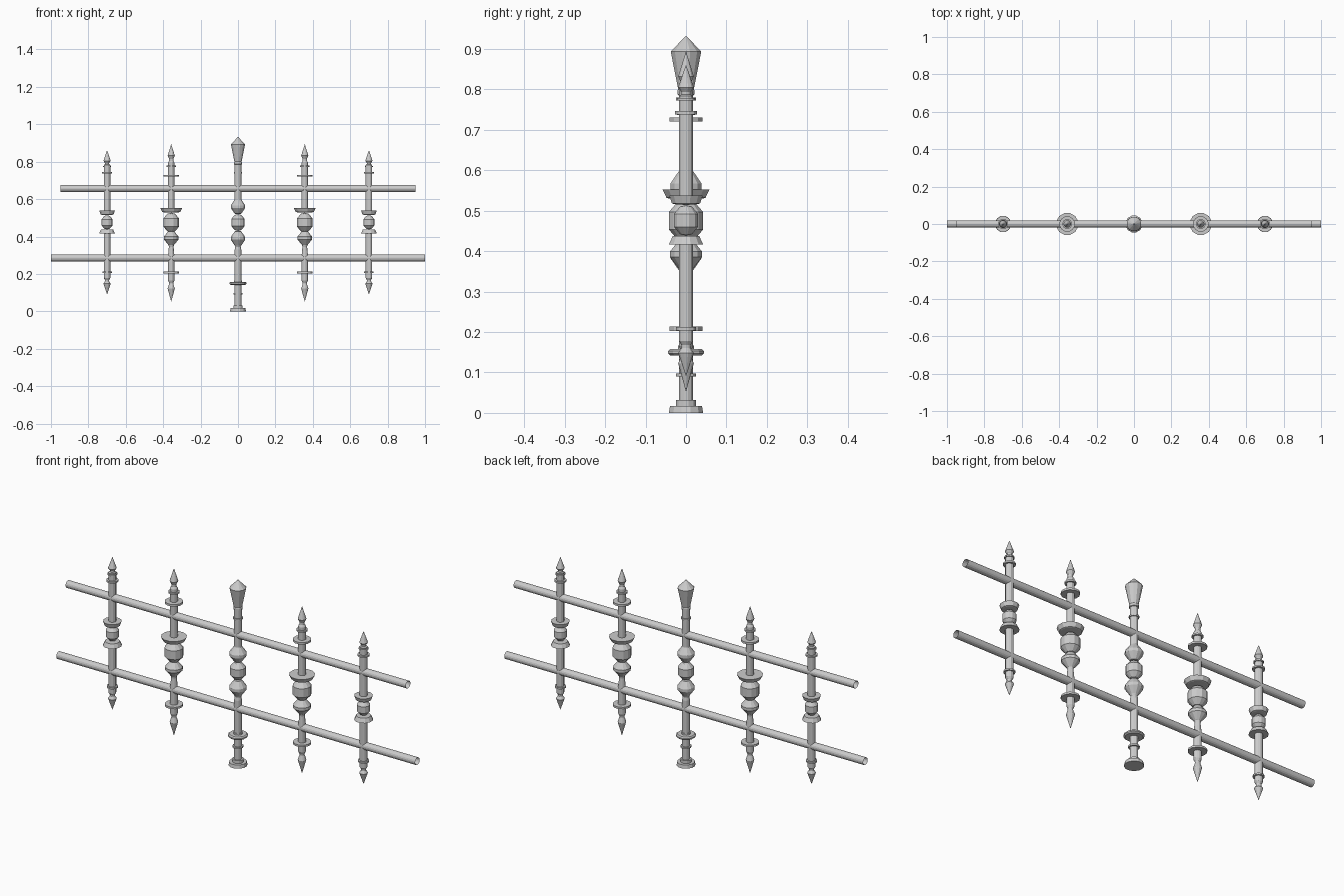
import bpy, bmesh, math

SIDES = 12
SHAFT = 0.018


def lathe(name, profile, x=0.0, sides=SIDES):
    """Revolve (radius, z) points around a vertical axis at x."""
    bm = bmesh.new()
    loops = []
    for r, z in profile:
        if r == 0:
            loops.append([bm.verts.new((0, 0, z))])
        else:
            loops.append([bm.verts.new((r * math.cos(2 * math.pi * (i + .5) / sides),
                                        r * math.sin(2 * math.pi * (i + .5) / sides), z))
                          for i in range(sides)])
    for a, b in zip(loops, loops[1:]):
        for i in range(sides):
            j = (i + 1) % sides
            if len(a) == 1:
                bm.faces.new((a[0], b[j], b[i]))
            elif len(b) == 1:
                bm.faces.new((a[i], a[j], b[0]))
            else:
                bm.faces.new((a[i], a[j], b[j], b[i]))
    bmesh.ops.recalc_face_normals(bm, faces=bm.faces)
    mesh = bpy.data.meshes.new(name)
    bm.to_mesh(mesh)
    bm.free()
    ob = bpy.data.objects.new(name, mesh)
    ob.location.x = x
    bpy.context.collection.objects.link(ob)
    return ob


def ring(z, r, h=0.01):
    return [(SHAFT, z - h / 2), (r, z - h / 2), (r, z + h / 2), (SHAFT, z + h / 2)]


def ball(z, r, half):
    """Faceted ball, cut flat at z +/- half."""
    a = math.asin(min(1, half / (r * 1.08)))
    return [(r * math.cos(a * t), z + half * math.sin(a * t) / math.sin(a))
            for t in (-1, -.7, -.28, .28, .7, 1)]


def diamond(z, r, h=0.04, neck=SHAFT):
    return [(neck, z - h), (r, z - 0.007), (r, z + 0.007), (neck, z + h)]


# centre post with foot and large finial
lathe("centre_post",
      [(0, 0), (0.044, 0), (0.041, 0.017), (0.026, 0.017), (0.026, 0.032), (SHAFT, 0.032)]
      + ring(0.094, 0.025, 0.008)
      + [(SHAFT, 0.142), (0.040, 0.142), (0.046, 0.147), (0.046, 0.153), (0.040, 0.158),
         (0.021, 0.158), (0.021, 0.166), (SHAFT, 0.166), (SHAFT, 0.33), (0.015, 0.345)]
      + diamond(0.39, 0.040, 0.038) + ball(0.475, 0.041, 0.045) + diamond(0.56, 0.040, 0.038)
      + ring(0.74, 0.023, 0.008)
      + [(SHAFT, 0.785), (0.022, 0.787), (0.022, 0.797), (0.020, 0.80),
         (0.039, 0.893), (0, 0.933)])

inner = ([(0, 0.052), (0.020, 0.122), (0.012, 0.145), (0.012, 0.152), (SHAFT, 0.165)]
         + ring(0.208, 0.042)
         + [(SHAFT, 0.295), (0.013, 0.345)]
         + diamond(0.392, 0.041, 0.038, 0.015)
         + ball(0.475, 0.048, 0.052)
         + [(0.045, 0.53), (0.050, 0.532), (0.060, 0.552), (SHAFT, 0.552)]
         + ring(0.725, 0.042) + ring(0.776, 0.026, 0.008)
         + [(SHAFT, 0.795), (0.012, 0.805), (0.012, 0.815), (0.020, 0.832), (0, 0.894)])

outer = ([(0, 0.09), (0.020, 0.148), (0.012, 0.16), (0.012, 0.168), (SHAFT, 0.178)]
         + ring(0.208, 0.026, 0.008)
         + [(SHAFT, 0.416), (0.044, 0.416), (0.034, 0.437), (0.022, 0.437)]
         + ball(0.476, 0.034, 0.038)
         + [(0.030, 0.516), (0.036, 0.518), (0.043, 0.538), (SHAFT, 0.538)]
         + ring(0.742, 0.028, 0.008) + ring(0.775, 0.023, 0.006)
         + [(SHAFT, 0.783), (0.012, 0.787), (0.012, 0.793), (0.020, 0.805), (0, 0.861)])

# spear-ended posts, mirrored left and right
for side, s in (("left", -1), ("right", 1)):
    lathe("inner_post_" + side, inner, s * 0.357)
    lathe("outer_post_" + side, outer, s * 0.70)

# open tubular rails
for name, z, half in (("lower_rail", 0.285, 1.0), ("upper_rail", 0.657, 0.948)):
    rail = lathe(name, [(0.0185, -half), (0.0185, half)], sides=16)
    rail.rotation_euler.y = math.pi / 2
    rail.location.z = z
